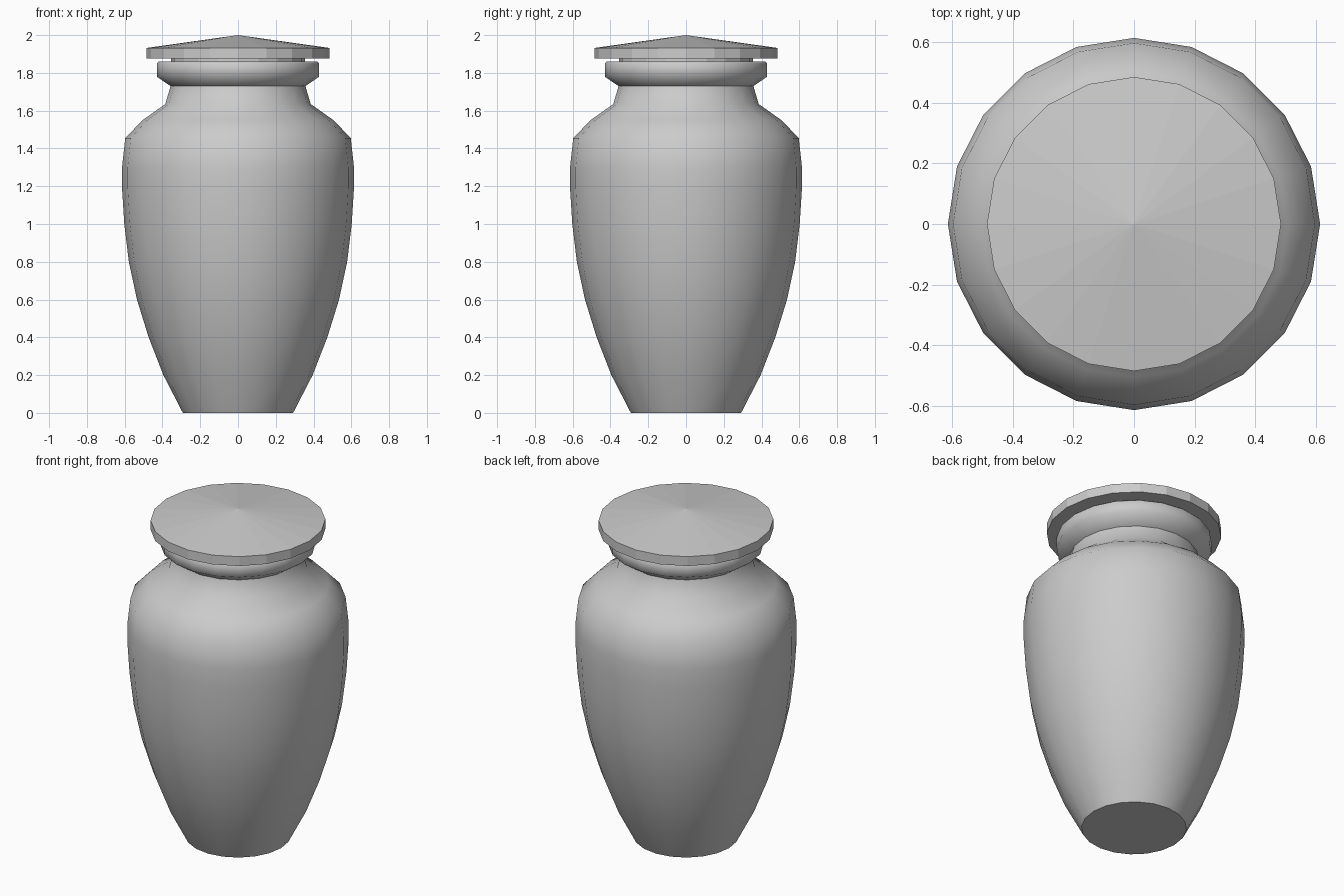
import bpy, bmesh, math

if "Cube" in bpy.data.objects:
    bpy.data.objects.remove(bpy.data.objects["Cube"])

SIDES = 20


def lathe(name, profile):
    """Revolve (radius, height) points around z; radius 0 makes a pole, open ends are capped."""
    bm = bmesh.new()
    rings = []
    for r, z in profile:
        if r == 0:
            rings.append([bm.verts.new((0, 0, z))] * SIDES)
        else:
            rings.append([bm.verts.new((r * math.cos(2 * math.pi * i / SIDES),
                                        r * math.sin(2 * math.pi * i / SIDES), z))
                          for i in range(SIDES)])
    for low, high in zip(rings, rings[1:]):
        for i in range(SIDES):
            j = (i + 1) % SIDES
            bm.faces.new(dict.fromkeys((low[i], low[j], high[j], high[i])))
    for ring, (r, z) in ((rings[0][::-1], profile[0]), (rings[-1], profile[-1])):
        if r > 0:
            bm.faces.new(ring)
    bmesh.ops.recalc_face_normals(bm, faces=bm.faces)
    mesh = bpy.data.meshes.new(name)
    bm.to_mesh(mesh)
    bm.free()
    obj = bpy.data.objects.new(name, mesh)
    bpy.context.collection.objects.link(obj)
    return obj


# Urn body: tapered belly, shoulder, neck and flared rim
body = lathe("urn_body", [
    (0.292, 0), (0.395, 0.20), (0.473, 0.40), (0.535, 0.60), (0.578, 0.80),
    (0.602, 1.00), (0.614, 1.19), (0.614, 1.30), (0.597, 1.455), (0.505, 1.55),
    (0.385, 1.635), (0.357, 1.73), (0.43, 1.78), (0.43, 1.85), (0.42, 1.86),
    (0.35, 1.86)])
bpy.context.view_layer.objects.active = body
body.select_set(True)
bpy.ops.object.shade_smooth_by_angle(angle=math.radians(60))

# Lid: short plug under an overhanging disc with a shallow conical top
lathe("urn_lid", [(0.355, 1.855), (0.355, 1.875), (0.485, 1.875), (0.485, 1.932), (0, 2.0)])
